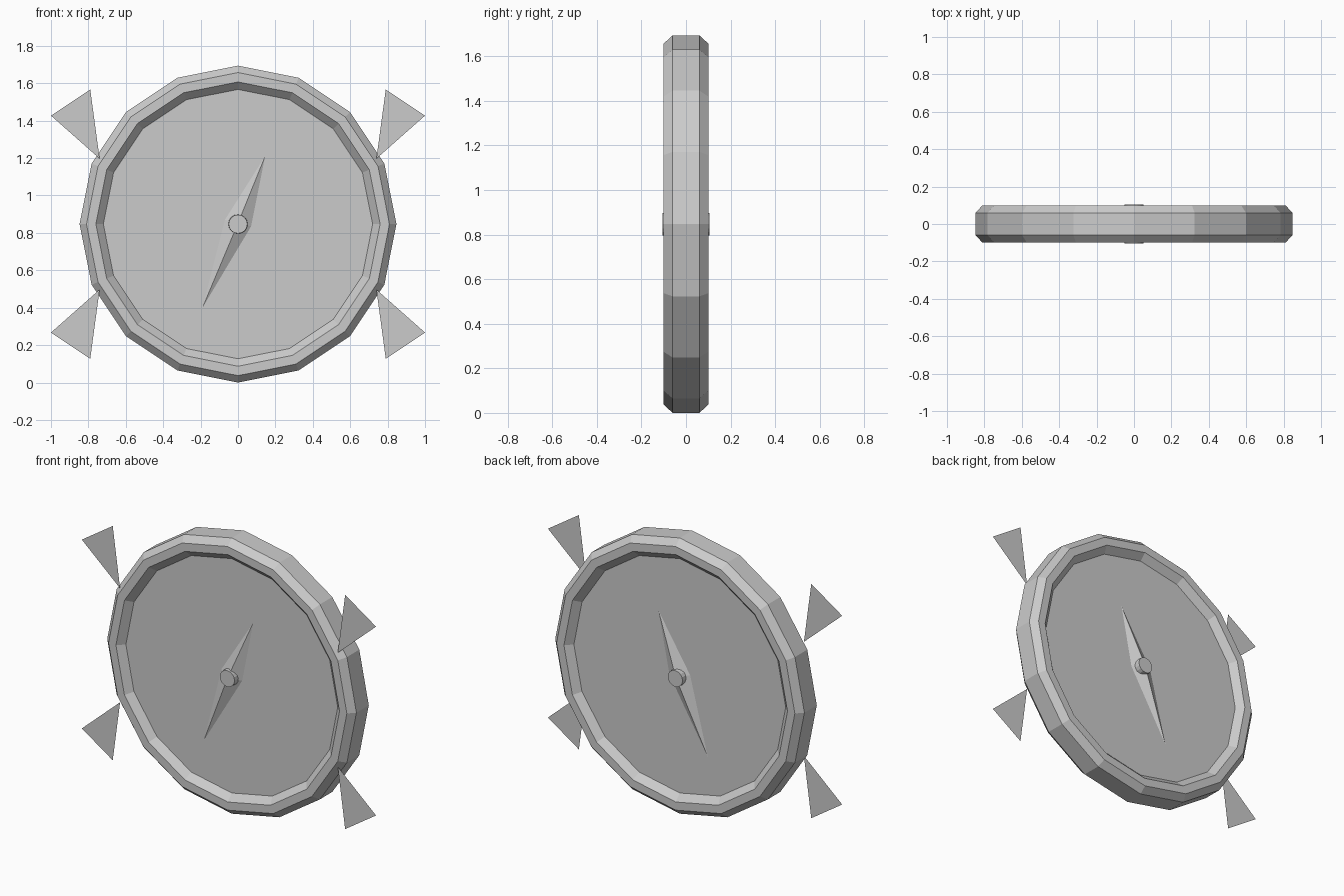
import bpy, math

if "Cube" in bpy.data.objects:
    bpy.data.objects.remove(bpy.data.objects["Cube"])

CZ = 0.847   # height of the dial centre
SIDES = 16

grey = bpy.data.materials.new("plain_grey")
grey.diffuse_color = (0.6, 0.6, 0.6, 1)
grey.use_nodes = True
grey.node_tree.nodes["Principled BSDF"].inputs["Base Color"].default_value = grey.diffuse_color


def make(name, verts, faces):
    mesh = bpy.data.meshes.new(name)
    mesh.from_pydata(verts, [], faces)
    mesh.materials.append(grey)
    obj = bpy.data.objects.new(name, mesh)
    bpy.context.collection.objects.link(obj)
    return obj


def lathe(name, profile, sides, closed):
    """Spin (radius, y) points about the y axis through the dial centre."""
    n = len(profile)
    verts = []
    for i in range(sides):
        a = 2 * math.pi * i / sides
        verts += [(r * math.sin(a), y, CZ + r * math.cos(a)) for r, y in profile]
    faces = []
    for i in range(sides):
        j = (i + 1) % sides
        for k in range(n if closed else n - 1):
            m = (k + 1) % n
            faces.append((i * n + k, i * n + m, j * n + m, j * n + k))
    if not closed:  # cap both ends
        faces.append([i * n for i in range(sides)])
        faces.append([i * n + n - 1 for i in reversed(range(sides))])
    return make(name, verts, faces)


# Bevelled rim with the recessed dial on both faces
lathe("rim_and_dial", [(0.72, -0.06), (0.76, -0.1), (0.81, -0.1), (0.847, -0.06),
                       (0.847, 0.06), (0.81, 0.1), (0.76, 0.1), (0.72, 0.06)],
      SIDES, False)

# Needle and hub, front and back
for side, s in (("front", -1), ("back", 1)):
    base = 0.06 * s
    verts = [(0.145, base, 1.21), (0.07, base, 0.835), (-0.19, base, 0.40),
             (-0.07, base, 0.87), (0, 0.1 * s, CZ + 0.005)]
    faces = [(i, (i + 1) % 4, 4) for i in range(4)]
    if s < 0:
        faces = [f for f in faces]
    else:
        faces = [f[::-1] for f in faces]
    # outward winding: front needle faces -y
    needle = make(side + "_needle", verts, faces)
    if needle.data.polygons[0].normal.y * s < 0:
        needle.data.flip_normals()
    ends = [(0.052, 0.07 * s), (0.05, 0.105 * s)]
    lathe(side + "_hub", ends if s > 0 else ends[::-1], 16, False)

# Four flat pointers around the rim
for level, v in (("upper", 1), ("lower", -1)):
    for side, h in (("right", 1), ("left", -1)):
        pts = [(0.74, 0.35), (1.0, 0.58), (0.79, 0.72)]
        verts = [(x * h, -0.088, CZ + z * v) for x, z in pts]
        face = (0, 1, 2) if h * v > 0 else (2, 1, 0)
        make(level + "_" + side + "_pointer", verts, [face])
